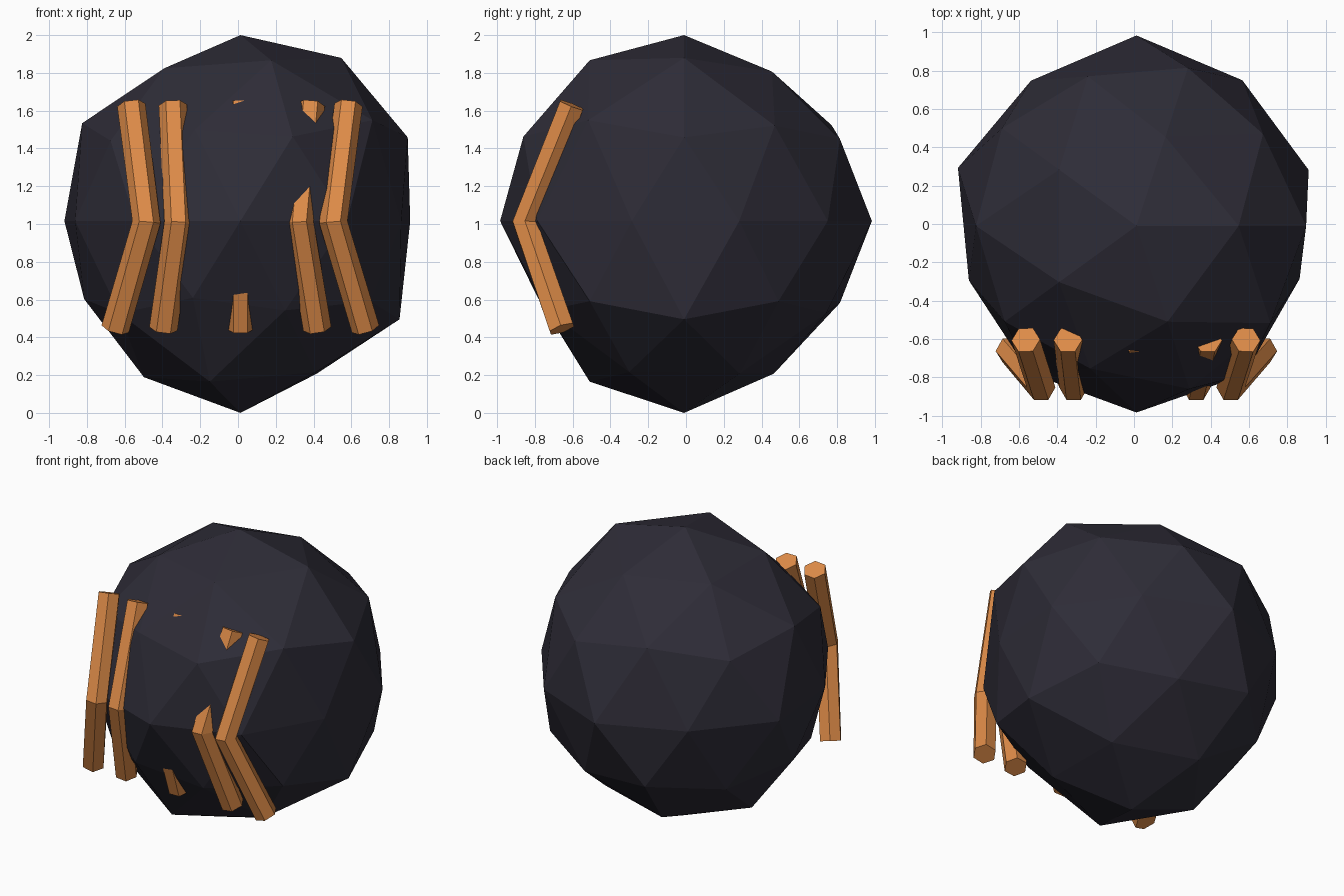
import bpy, bmesh, math
from mathutils import Vector

if "Cube" in bpy.data.objects:
    bpy.data.objects.remove(bpy.data.objects["Cube"])


def material(name, color):
    m = bpy.data.materials.new(name)
    m.diffuse_color = (*color, 1)
    m.use_nodes = True
    m.node_tree.nodes["Principled BSDF"].inputs["Base Color"].default_value = m.diffuse_color
    return m


def finish(bm, name, mat):
    bmesh.ops.recalc_face_normals(bm, faces=bm.faces)
    me = bpy.data.meshes.new(name)
    bm.to_mesh(me)
    bm.free()
    me.materials.append(mat)
    ob = bpy.data.objects.new(name, me)
    bpy.context.collection.objects.link(ob)
    return ob


dark = material("dark slate", (0.027, 0.025, 0.038))
orange = material("orange", (0.73, 0.26, 0.065))

# Rough faceted body: an icosphere with uneven radii, listed ring by ring
# from top to bottom, counter-clockwise from +x
CENTER = Vector((0.013, -0.01, 1.016))
RADII = [
    0.984,
    1.015, 0.93, 0.95, 0.95, 1.0,
    0.96, 0.965, 0.985, 0.92, 1.015,
    0.99, 0.97, 0.97, 0.95, 1.0,
    0.945, 0.94, 0.994, 0.937, 0.98, 0.92, 0.95, 0.974, 0.96, 0.895,
    0.95, 0.97, 0.925, 0.91, 0.95,
    0.99, 0.93, 0.93, 0.93, 0.90,
    0.95, 0.95, 0.972, 1.0, 0.94,
    1.016,
]


def ring_order(v):
    azimuth = math.degrees(math.atan2(v.co.y, v.co.x)) % 360
    return (-round(v.co.z, 2), round(azimuth) % 360)


bm = bmesh.new()
bmesh.ops.create_icosphere(bm, subdivisions=2, radius=1)
for v, r in zip(sorted(bm.verts, key=ring_order), RADII):
    v.co = CENTER + v.co.normalized() * r
finish(bm, "rock_body", dark)


# Bent six-sided bars across the front, mitred at the bend
def bent_bar(name, xs, radius=0.075, sides=6):
    pts = [Vector((x, y, z)) for x, y, z in
           zip(xs, (-0.605, -0.853, -0.657), (1.63, 1.01, 0.445))]
    d0 = (pts[1] - pts[0]).normalized()
    d1 = (pts[2] - pts[1]).normalized()
    bm = bmesh.new()
    rings = []
    for p, n in zip(pts, (d0, (d0 + d1).normalized(), d1)):
        u = (Vector((1, 0, 0)) - n * n.x).normalized()
        w = n.cross(u)
        rings.append([bm.verts.new(p + radius * (u * math.cos(a) + w * math.sin(a)))
                      for a in (math.tau * i / sides for i in range(sides))])
    for a, b in zip(rings, rings[1:]):
        for i in range(sides):
            j = (i + 1) % sides
            bm.faces.new((a[i], a[j], b[j], b[i]))
    bm.faces.new(rings[0])
    bm.faces.new(rings[-1])
    finish(bm, name, orange)


BARS = {
    "bar_outer_left": (-0.565, -0.485, -0.65),
    "bar_inner_left": (-0.345, -0.315, -0.395),
    "bar_middle": (0.013, 0.013, 0.013),
    "bar_inner_right": (0.385, 0.325, 0.42),
    "bar_outer_right": (0.585, 0.505, 0.675),
}
for name, xs in BARS.items():
    bent_bar(name, xs)
